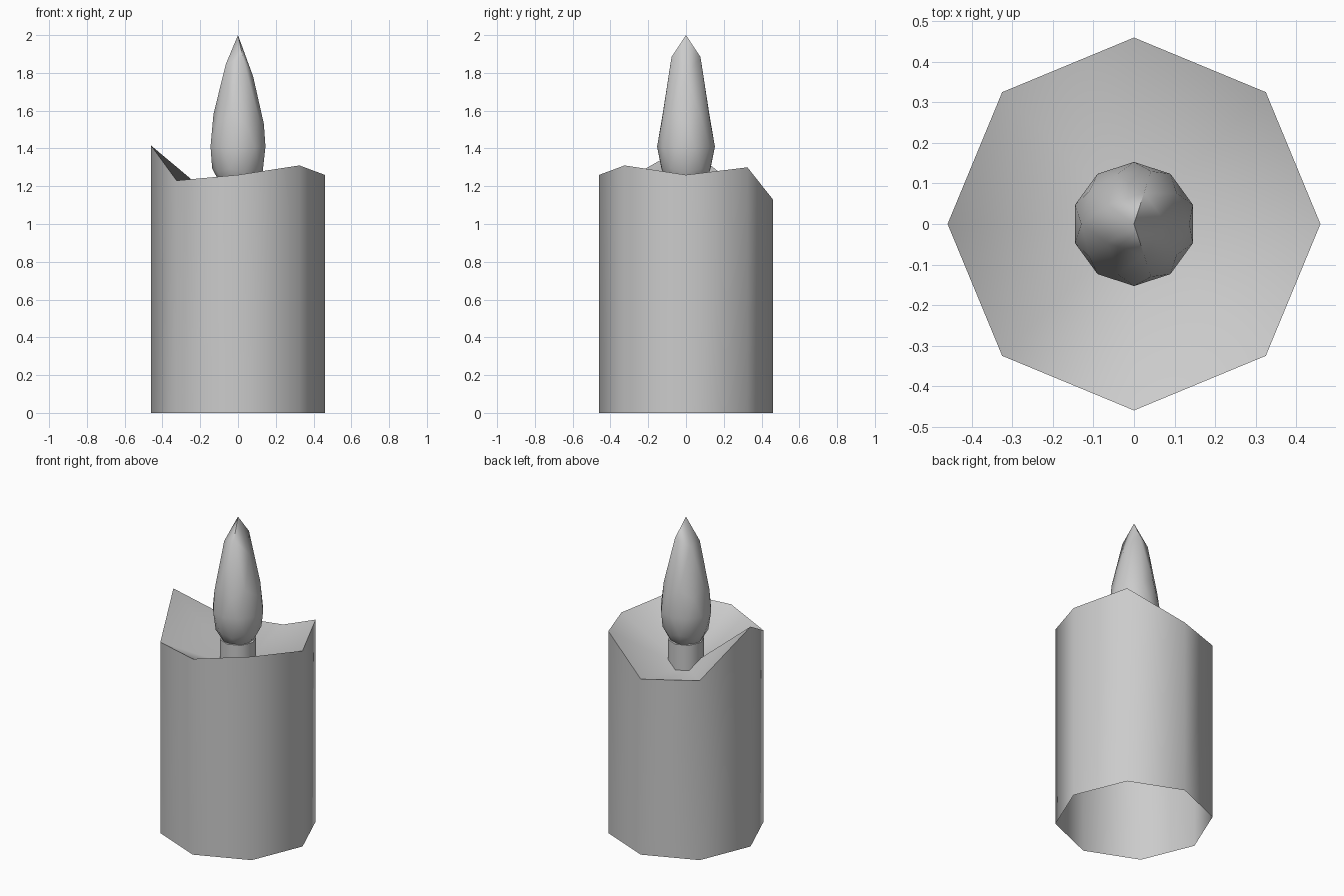
import bpy, bmesh, math

if "Cube" in bpy.data.objects:
    bpy.data.objects.remove(bpy.data.objects["Cube"])


def finish(bm, name, angle):
    mesh = bpy.data.meshes.new(name)
    bm.normal_update()
    bm.to_mesh(mesh)
    bm.free()
    ob = bpy.data.objects.new(name, mesh)
    bpy.context.collection.objects.link(ob)
    bpy.ops.object.select_all(action='DESELECT')
    bpy.context.view_layer.objects.active = ob
    ob.select_set(True)
    bpy.ops.object.shade_smooth_by_angle(angle=math.radians(angle))
    return ob


# Wax body: eight-sided open-bottomed wall, uneven rim, hollow sloping to the centre
RIM = [1.26, 1.30, 1.13, 1.155, 1.415, 1.23, 1.26, 1.31]
bm = bmesh.new()
lower, upper = [], []
for i, z in enumerate(RIM):
    a = i * math.tau / 8
    x, y = 0.46 * math.cos(a), 0.46 * math.sin(a)
    lower.append(bm.verts.new((x, y, 0)))
    upper.append(bm.verts.new((x, y, z)))
centre = bm.verts.new((0, 0, 1.03))
for i in range(8):
    j = (i + 1) % 8
    bm.faces.new((lower[i], lower[j], upper[j], upper[i]))
    bm.faces.new((upper[i], upper[j], centre))
finish(bm, "wax_body", 60)

# Wick: short thick stub between the wax hollow and the flame
bm = bmesh.new()
bmesh.ops.create_cone(bm, cap_ends=True, segments=8, radius1=0.108, radius2=0.108, depth=0.2)
bmesh.ops.translate(bm, verts=bm.verts, vec=(0, 0, 1.12))
finish(bm, "wick", 60)

# Flame: icosphere drawn out to a point
bm = bmesh.new()
bmesh.ops.create_icosphere(bm, subdivisions=2, radius=1.0)
for v in bm.verts:
    x, y, n = v.co
    if n > 0.95:
        z = 2.0
    elif n > 0.7:                       # uneven ring below the tip
        z = 1.78 if x > 0.4 else (1.885 if x > 0 else 1.845)
    elif n > 0.5:
        z = 1.58
    elif n > 0.3:
        z = 1.53
    else:
        z = 1.41 + 0.26 * n
    v.co = (0.153 * x, 0.153 * y, z)
finish(bm, "flame", 60)
